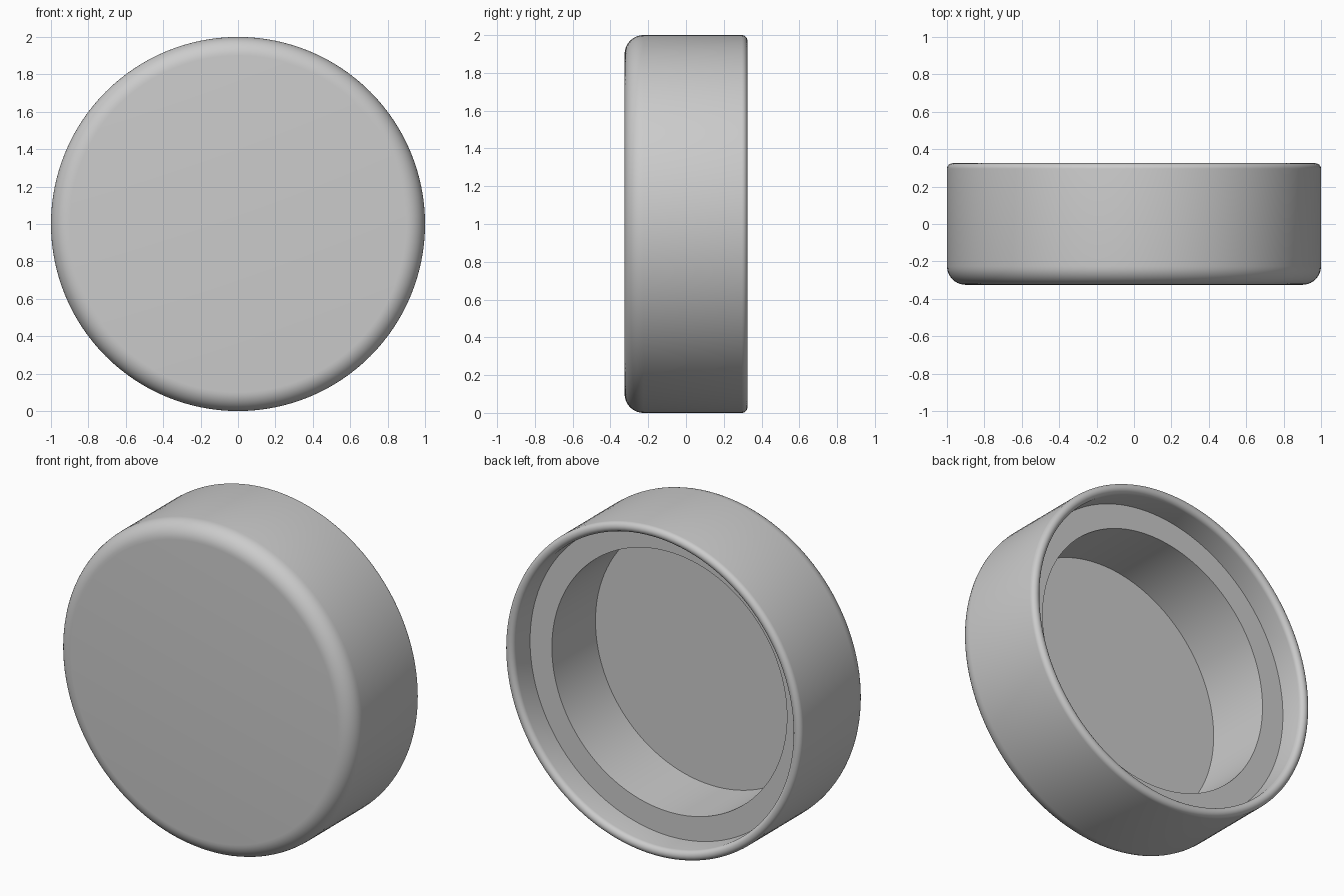
import bpy, bmesh, math
from mathutils import Vector

cube = bpy.data.objects.get("Cube")
if cube:
    bpy.data.objects.remove(cube, do_unlink=True)

SEGMENTS = 128
FRONT, BACK = -0.325, 0.325
LEDGE, FLOOR = 0.16, -0.26       # depths of the step and the pocket floor
LIP, POCKET = 0.94, 0.793        # inner radii of the rim and the pocket
EDGE, RIM = 0.1, 0.03            # rounding of the front edge and the rim


def arc(radius, depth, size, start, end, steps):
    """Points (radius, depth) on an arc, angles in degrees."""
    points = []
    for i in range(steps + 1):
        a = math.radians(start + (end - start) * i / steps)
        points.append((radius + size * math.cos(a), depth + size * math.sin(a)))
    return points


# Cross-section from the front centre, round the rim, to the pocket centre
profile = [(0, FRONT)]
profile += arc(1 - EDGE, FRONT + EDGE, EDGE, -90, 0, 10)
profile += arc(1 - RIM, BACK - RIM, RIM, 0, 180, 12)
profile += [(LIP, LEDGE), (POCKET, LEDGE), (POCKET, FLOOR), (0, FLOOR)]

# Turn the cross-section about the front-to-back axis
bm = bmesh.new()
verts = [bm.verts.new((r, y, 1)) for r, y in profile]
edges = [bm.edges.new(pair) for pair in zip(verts, verts[1:])]
bmesh.ops.spin(bm, geom=verts + edges, cent=Vector((0, 0, 1)), axis=Vector((0, 1, 0)),
               angle=math.tau, steps=SEGMENTS, use_merge=True)
bmesh.ops.remove_doubles(bm, verts=bm.verts[:], dist=0.0001)
bmesh.ops.recalc_face_normals(bm, faces=bm.faces[:])
mesh = bpy.data.meshes.new("round_cap")
bm.to_mesh(mesh)
bm.free()
cap = bpy.data.objects.new("round_cap", mesh)
bpy.context.collection.objects.link(cap)

# Plain grey material
grey = bpy.data.materials.new("light_grey")
grey.use_nodes = True
colour = (0.6, 0.6, 0.6, 1)
grey.diffuse_color = colour
grey.node_tree.nodes["Principled BSDF"].inputs["Base Color"].default_value = colour
mesh.materials.append(grey)

# Smooth curves, crisp steps
bpy.ops.object.select_all(action="DESELECT")
cap.select_set(True)
bpy.context.view_layer.objects.active = cap
bpy.ops.object.shade_smooth_by_angle(angle=math.radians(30))
